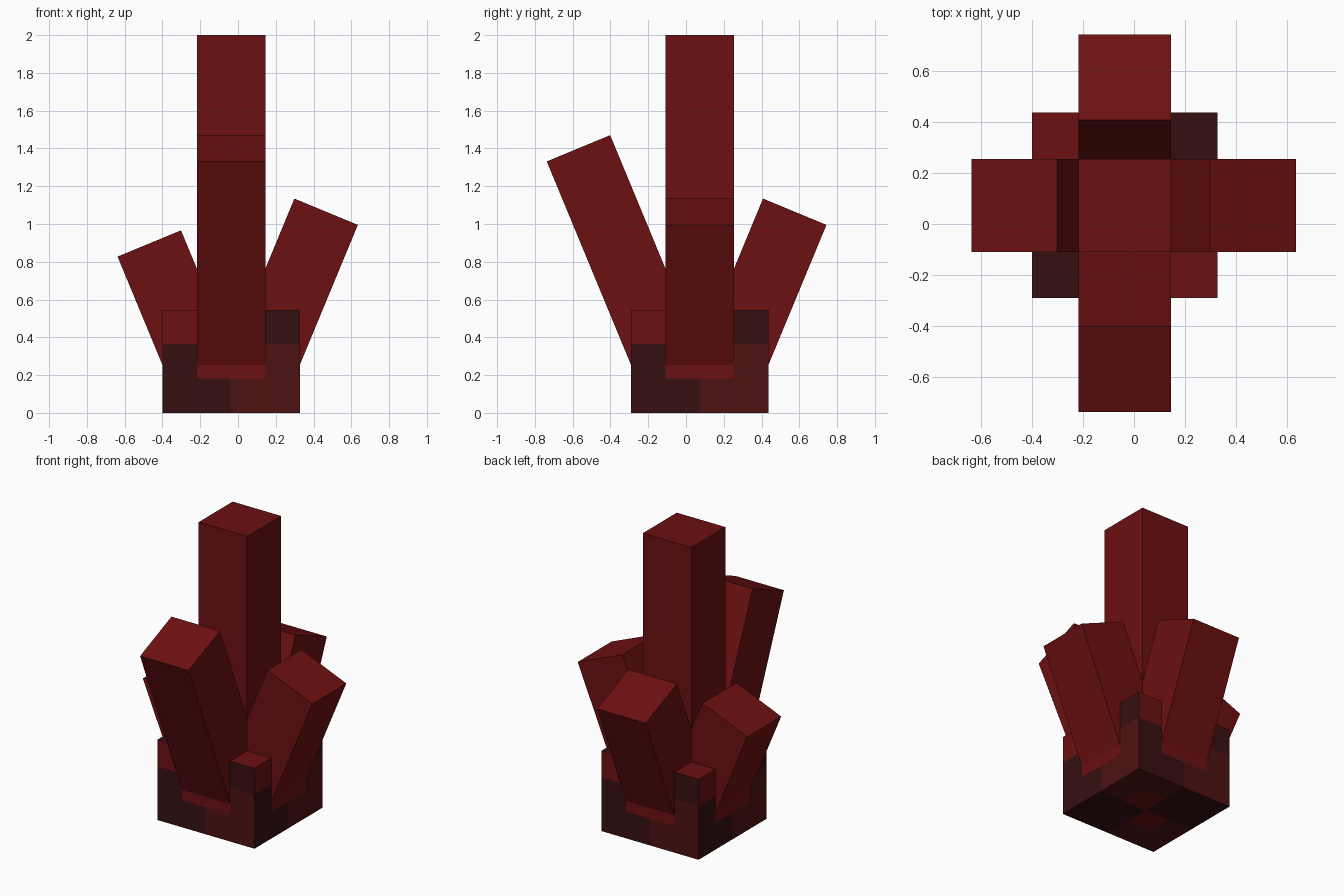
import bpy, bmesh, math
from mathutils import Vector, Matrix

if "Cube" in bpy.data.objects:
    bpy.data.objects.remove(bpy.data.objects["Cube"])

U = 2 / 11                      # block unit
CX, CY = -0.0364, 0.0727        # axis of the cluster
TILT = math.radians(22.5)


def material(name, rgb):
    m = bpy.data.materials.new(name)
    m.diffuse_color = (*rgb, 1)
    m.use_nodes = True
    m.node_tree.nodes["Principled BSDF"].inputs["Base Color"].default_value = m.diffuse_color
    return m


MATS = [material("bright_red", (0.150, 0.0052, 0.0055)),
        material("dull_red", (0.076, 0.0060, 0.0060)),
        material("dark_maroon", (0.037, 0.0050, 0.0058))]


def make_object(name, bm, mats):
    me = bpy.data.meshes.new(name)
    bm.to_mesh(me)
    bm.free()
    for m in mats:
        me.materials.append(m)
    ob = bpy.data.objects.new(name, me)
    bpy.context.collection.objects.link(ob)
    return ob


def box(size, centre):
    bm = bmesh.new()
    bmesh.ops.create_cube(bm, size=1)
    bmesh.ops.scale(bm, vec=size, verts=bm.verts)
    bmesh.ops.translate(bm, vec=centre, verts=bm.verts)
    return bm


# Patchy base block: 4 x 4 x 3 units, cut into unit squares
bm = box((4 * U, 4 * U, 3 * U), (0, 0, 1.5 * U))
for axis, cuts in ((0, (-U, 0, U)), (1, (-U, 0, U)), (2, (U, 2 * U))):
    for c in cuts:
        co, no = Vector(), Vector()
        co[axis], no[axis] = c, 1
        bmesh.ops.bisect_plane(bm, geom=bm.verts[:] + bm.edges[:] + bm.faces[:],
                               plane_co=co, plane_no=no)

# Patch patterns, rows listed from the bottom up
SIDE = ("DDMM", "DLLM", "LLLD")
TOP = ("DMLL", "DLLM", "MLLD", "LLMD")
UNDER = ("MMDD", "MLDD", "DDLM", "DDMM")
bm.normal_update()
for f in bm.faces:
    c, n = f.calc_center_median(), f.normal
    if abs(n.z) > 0.5:
        rows, across, up = (TOP if n.z > 0 else UNDER), c.x, c.y + 2 * U
    else:
        rows, across, up = SIDE, Vector((-n.y, n.x, 0)).dot(c), c.z
    col = int((across + 2 * U) / U)
    f.material_index = "LMD".index(rows[int(up / U)][col])
bmesh.ops.translate(bm, vec=(CX, CY, 0), verts=bm.verts)
make_object("base_block", bm, MATS)

# Tall upright crystal
make_object("central_crystal",
            box((2 * U, 2 * U, 11 * U - 0.01), (CX, CY, 5.5 * U + 0.005)), MATS[:1])

# Leaning crystals: name, heading around z, length in units
for name, heading, length in (("front_crystal", -90, 7), ("back_crystal", 90, 5),
                              ("right_crystal", 0, 5), ("left_crystal", 180, 4)):
    bm = box((2 * U, 2 * U, length * U), (0, 0, length * U / 2))
    place = (Matrix.Translation((CX, CY, 0.225))
             @ Matrix.Rotation(math.radians(heading), 4, 'Z')
             @ Matrix.Translation((0.155, 0, 0))
             @ Matrix.Rotation(TILT, 4, 'Y'))
    bm.transform(place)
    make_object(name, bm, MATS[:1])
